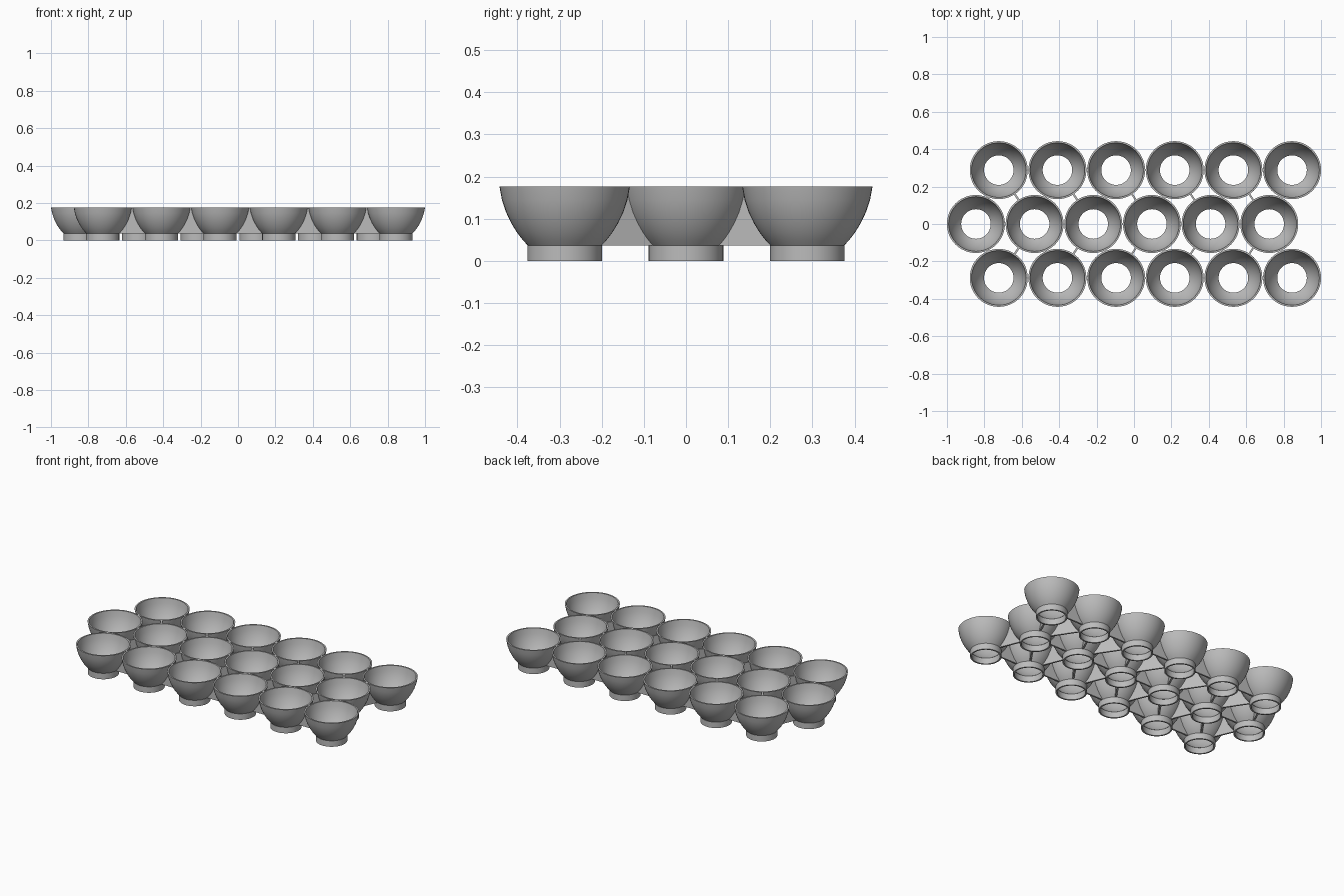
import bpy, bmesh
from math import pi, cos, sin, hypot, atan2
from mathutils import Matrix

cube = bpy.data.objects.get("Cube")
if cube:
    bpy.data.objects.remove(cube)

grey = bpy.data.materials.new("plain grey")
grey.use_nodes = True
grey.diffuse_color = (0.5, 0.5, 0.5, 1)
grey.node_tree.nodes["Principled BSDF"].inputs["Base Color"].default_value = grey.diffuse_color

PITCH, ROW_Y, SHIFT = 0.3136, 0.288, 0.061
SEGMENTS, WALL, WEB = 48, 0.009, 0.01
FOOT_R, FOOT_H = 0.0885, 0.037

# Outer bowl curve as radius, height
BOWL = [(0.088, 0.037), (0.1, 0.05), (0.113, 0.067), (0.126, 0.088),
        (0.139, 0.115), (0.149, 0.145), (0.155, 0.177)]


def finish(name, bm, smooth=False):
    bmesh.ops.recalc_face_normals(bm, faces=bm.faces)
    mesh = bpy.data.meshes.new(name)
    bm.to_mesh(mesh)
    bm.free()
    mesh.materials.append(grey)
    obj = bpy.data.objects.new(name, mesh)
    bpy.context.collection.objects.link(obj)
    if smooth:
        bpy.ops.object.select_all(action='DESELECT')
        obj.select_set(True)
        bpy.context.view_layer.objects.active = obj
        bpy.ops.object.shade_smooth_by_angle(angle=pi / 6)
    return obj


def lathe(name, profile):
    """Revolve a closed profile around the z axis."""
    bm = bmesh.new()
    rings = [[bm.verts.new((r * cos(2 * pi * i / SEGMENTS), r * sin(2 * pi * i / SEGMENTS), z))
              for i in range(SEGMENTS)] for r, z in profile]
    for k, ring in enumerate(rings):
        other = rings[(k + 1) % len(rings)]
        for i in range(SEGMENTS):
            j = (i + 1) % SEGMENTS
            bm.faces.new((ring[i], ring[j], other[j], other[i]))
    return finish(name, bm, smooth=True)


def web(name, a, b):
    """Thin upright plate filling the gap between two neighbouring bowls."""
    length = hypot(b[0] - a[0], b[1] - a[1])
    edge = [(r - WALL / 2, z) for r, z in BOWL]
    outline = edge + [(length - r, z) for r, z in reversed(edge)]
    bm = bmesh.new()
    face = bm.faces.new([bm.verts.new((x, -WEB / 2, z)) for x, z in outline])
    extruded = bmesh.ops.extrude_face_region(bm, geom=[face])["geom"]
    bmesh.ops.translate(bm, vec=(0, WEB, 0),
                        verts=[v for v in extruded if isinstance(v, bmesh.types.BMVert)])
    bm.transform(Matrix.Translation((a[0], a[1], 0))
                 @ Matrix.Rotation(atan2(b[1] - a[1], b[0] - a[0]), 4, 'Z'))
    finish(name, bm)


# Staggered rows of cup centres
rows = [[((i - 2.5) * PITCH + s * SHIFT, y) for i in range(6)]
        for y, s in ((-ROW_Y, 1), (0, -1), (ROW_Y, 1))]
centres = [c for row in rows for c in row]

# Open bowls and ring feet, sharing one mesh each
inner = [(r - WALL, z) for r, z in reversed(BOWL)]
foot_in = FOOT_R - WALL
parts = {"bowl": lathe("bowl", BOWL + inner),
         "foot": lathe("foot", [(FOOT_R, 0), (FOOT_R, FOOT_H), (foot_in, FOOT_H), (foot_in, 0)])}
for name, part in parts.items():
    for n, (x, y) in enumerate(centres):
        obj = part
        if n:
            obj = part.copy()
            bpy.context.collection.objects.link(obj)
        obj.name = f"{name}_{n + 1}"
        obj.location = (x, y, 0)

# Webs between every pair of neighbours
for i, a in enumerate(centres):
    for j in range(i):
        b = centres[j]
        if hypot(a[0] - b[0], a[1] - b[1]) < 0.36:
            web(f"web_{j + 1}_{i + 1}", b, a)
